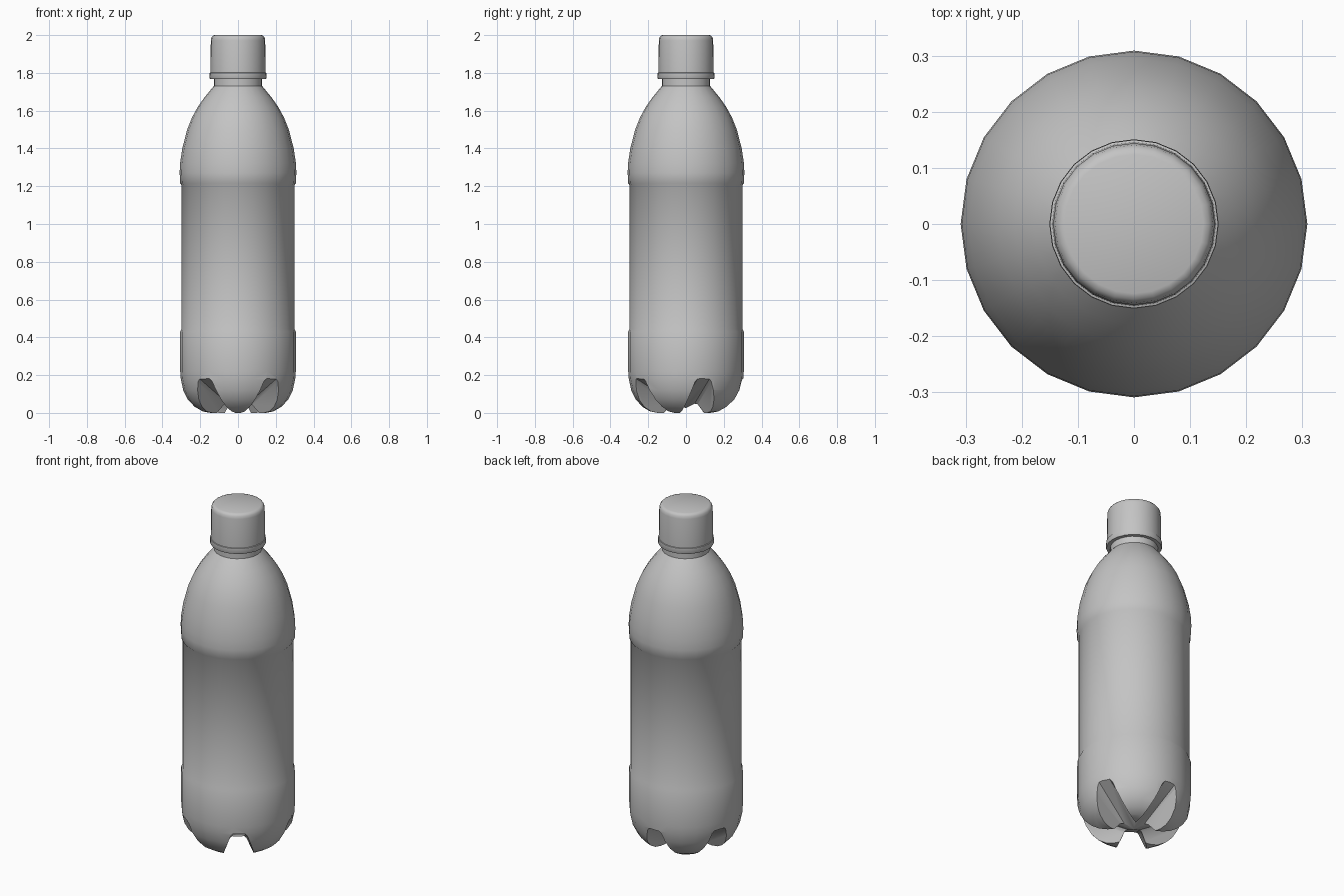
import bpy, bmesh, math
from mathutils import Matrix, Vector

cube = bpy.data.objects.get("Cube")
if cube:
    bpy.data.objects.remove(cube, do_unlink=True)

SIDES = 24

grey = bpy.data.materials.new("plain grey")
grey.use_nodes = True
grey.diffuse_color = (0.55, 0.55, 0.55, 1)
grey.node_tree.nodes["Principled BSDF"].inputs["Base Color"].default_value = (0.55, 0.55, 0.55, 1)


def add_object(name, bm):
    bmesh.ops.recalc_face_normals(bm, faces=bm.faces)
    mesh = bpy.data.meshes.new(name)
    bm.to_mesh(mesh)
    bm.free()
    mesh.materials.append(grey)
    obj = bpy.data.objects.new(name, mesh)
    bpy.context.collection.objects.link(obj)
    return obj


def lathe(name, profile):
    """Closed solid turned around z from (radius, height) points."""
    bm = bmesh.new()
    rings = []
    for r, z in profile:
        rings.append([bm.verts.new((r * math.cos(a), r * math.sin(a), z))
                      for a in (2 * math.pi * i / SIDES for i in range(SIDES))])
    for low, high in zip(rings, rings[1:]):
        for i in range(SIDES):
            j = (i + 1) % SIDES
            bm.faces.new((low[i], low[j], high[j], high[i]))
    bm.faces.new(rings[0][::-1])
    bm.faces.new(rings[-1])
    return add_object(name, bm)


def groove_cutter(angle):
    """Flared channel with a floor rising from the base centre to the rim."""
    bm = bmesh.new()
    turn = Matrix.Rotation(angle, 4, 'Z')
    ends = []
    for r, top in ((-0.02, 0.015), (0.40, 0.232)):
        low = -0.1
        wide = 0.045 + 0.36 * (top - low)
        section = ((-wide, low), (wide, low), (0.045, top - 0.012),
                   (0.033, top), (-0.033, top), (-0.045, top - 0.012))
        ends.append([bm.verts.new(turn @ Vector((r, y, z))) for y, z in section])
    a, b = ends
    n = len(a)
    for i in range(n):
        j = (i + 1) % n
        bm.faces.new((a[i], a[j], b[j], b[i]))
    bm.faces.new(a[::-1])
    bm.faces.new(b)
    cutter = add_object("groove_cutter", bm)
    cutter.hide_render = True
    return cutter


def smooth(obj, angle):
    bpy.ops.object.select_all(action='DESELECT')
    obj.select_set(True)
    bpy.context.view_layer.objects.active = obj
    bpy.ops.object.shade_smooth_by_angle(angle=math.radians(angle))


# Bottle body: rounded base, label recess, domed shoulder, neck
body = lathe("bottle_body", [
    (0.15, 0.0), (0.19, 0.008), (0.23, 0.032), (0.265, 0.07), (0.29, 0.12),
    (0.303, 0.18), (0.306, 0.22), (0.306, 0.43), (0.299, 0.445),
    (0.299, 1.205), (0.306, 1.215), (0.309, 1.27), (0.307, 1.32),
    (0.295, 1.40), (0.269, 1.50), (0.243, 1.565), (0.213, 1.62),
    (0.178, 1.67), (0.13, 1.728), (0.128, 1.73), (0.128, 1.80)])

# Five grooves between the feet
for k in range(5):
    cutter = groove_cutter(math.pi / 2 + k * 2 * math.pi / 5)
    cut = body.modifiers.new("groove", 'BOOLEAN')
    cut.operation = 'DIFFERENCE'
    cut.solver = 'EXACT'
    cut.object = cutter
    bpy.context.view_layer.objects.active = body
    bpy.ops.object.modifier_apply(modifier=cut.name)
    bpy.data.objects.remove(cutter, do_unlink=True)

# Screw cap and its tamper ring
ring = lathe("cap_ring", [(0.135, 1.768), (0.148, 1.768), (0.151, 1.774),
                          (0.150, 1.80), (0.142, 1.803)])
cap = lathe("screw_cap", [(0.14, 1.797), (0.146, 1.80), (0.144, 1.972),
                          (0.141, 1.987), (0.134, 1.996), (0.124, 2.0)])

smooth(body, 35)
smooth(ring, 40)
smooth(cap, 40)
